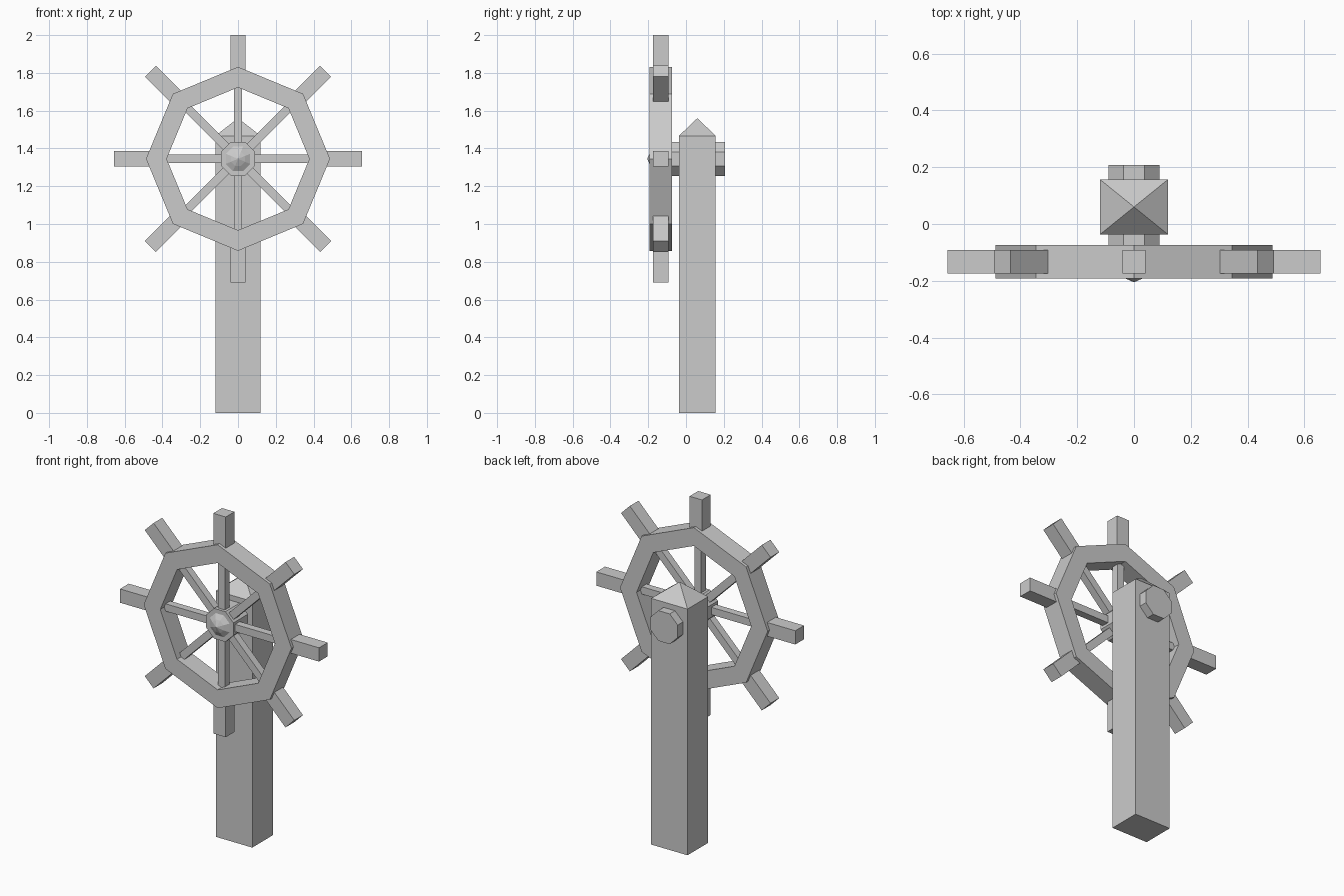
import bpy, bmesh, math
from mathutils import Matrix, Vector

if "Cube" in bpy.data.objects:
    bpy.data.objects.remove(bpy.data.objects["Cube"])

CZ, WY = 1.345, -0.133          # wheel centre height and depth


def make(name, bm):
    bmesh.ops.recalc_face_normals(bm, faces=bm.faces)
    me = bpy.data.meshes.new(name)
    bm.to_mesh(me)
    bm.free()
    ob = bpy.data.objects.new(name, me)
    bpy.context.collection.objects.link(ob)
    return ob


def box(bm, lo, hi, rot=Matrix()):
    lo, hi = Vector(lo), Vector(hi)
    m = rot @ Matrix.Translation((lo + hi) / 2) @ Matrix.Diagonal((*(hi - lo), 1))
    return bmesh.ops.create_cube(bm, size=1, matrix=m)["verts"]


def octagon(bm, r, y, phase=0.0):
    return [bm.verts.new((r * math.cos(a), y, CZ + r * math.sin(a)))
            for a in (phase + i * math.pi / 4 for i in range(8))]


def bridge(bm, a, b):
    for i in range(8):
        j = (i + 1) % 8
        bm.faces.new((a[i], a[j], b[j], b[i]))


# Post with pyramid top
bm = bmesh.new()
verts = box(bm, (-0.12, -0.037, 0), (0.12, 0.157, 1.467))
top = next(f for f in bm.faces if f.calc_center_median().z > 1.4)
bmesh.ops.poke(bm, faces=[top])
apex = max(bm.verts, key=lambda v: len(v.link_edges) if v not in verts else 0)
apex.co.z = 1.56
make("post", bm)

# Octagonal rim
bm = bmesh.new()
loops = [octagon(bm, r, y) for r, y in
         ((0.487, -0.192), (0.487, -0.074), (0.378, -0.074), (0.378, -0.192))]
for k in range(4):
    bridge(bm, loops[k], loops[(k + 1) % 4])
make("wheel_rim", bm)

# Axle hub running through the post, with a faceted cap
ph, R = math.pi / 8, 0.0975
bm = bmesh.new()
front, back = octagon(bm, R, -0.172, ph), octagon(bm, R, 0.207, ph)
bridge(bm, front, back)
bm.faces.new(back)
cap = octagon(bm, 0.07, -0.172, ph)
mid = octagon(bm, 0.04, -0.189, ph)
bridge(bm, front, cap)
bridge(bm, cap, mid)
tip = bm.verts.new((0, -0.205, CZ))
for i in range(8):
    bm.faces.new((mid[i], mid[(i + 1) % 8], tip))
make("axle_hub", bm)

# Spokes and handles radiating from the hub
spokes, handles = bmesh.new(), bmesh.new()
for i in range(8):
    rot = Matrix.Translation((0, WY, CZ)) @ Matrix.Rotation(i * math.pi / 4, 4, 'Y')
    box(spokes, (0.05, -0.022, -0.022), (0.42, 0.022, 0.022), rot)
    box(handles, (0.43, -0.041, -0.041), (0.656, 0.041, 0.041), rot)
make("wheel_spokes", spokes)
make("wheel_handles", handles)
